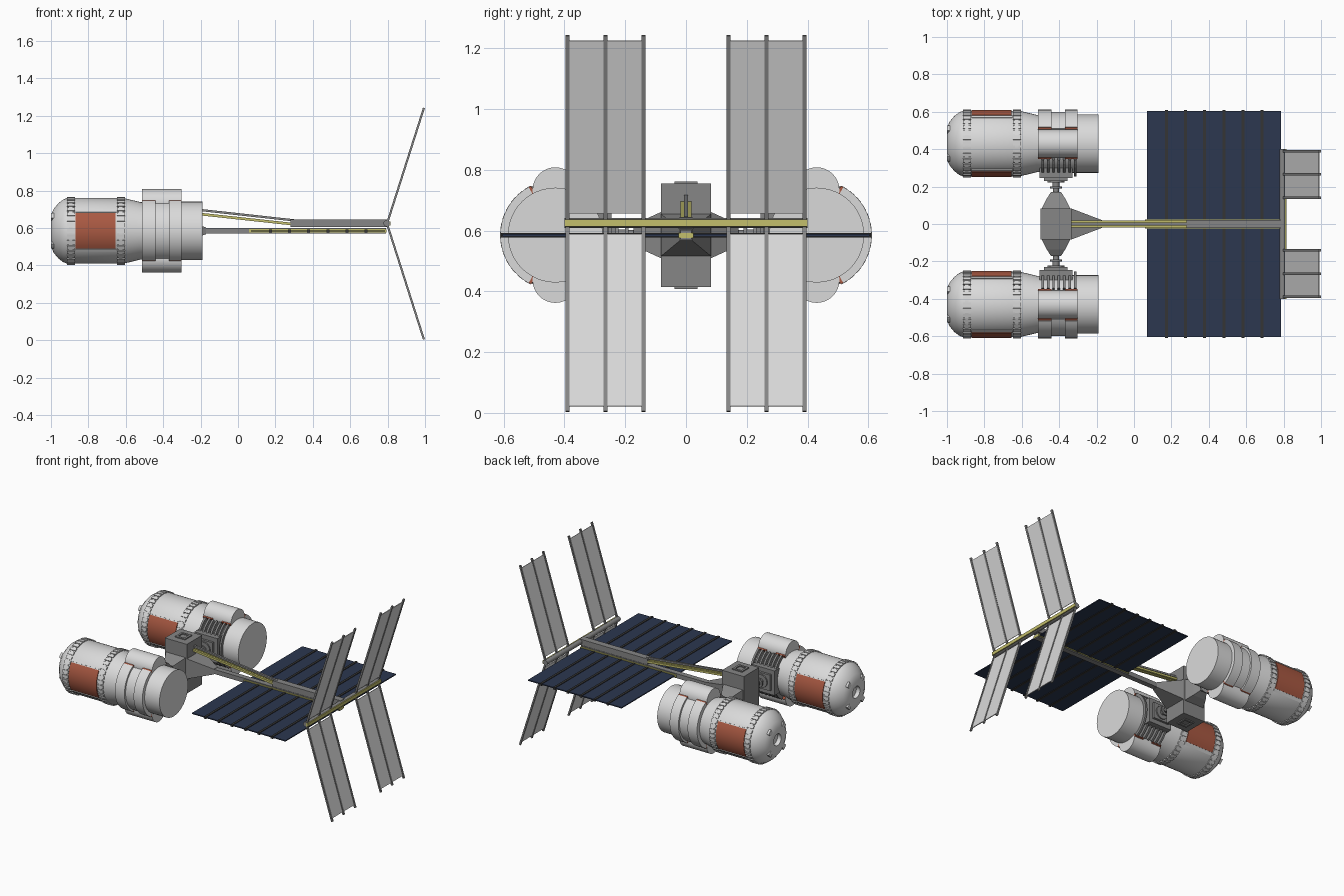
import bpy, bmesh, math
from mathutils import Vector, Matrix

if "Cube" in bpy.data.objects:
    bpy.data.objects.remove(bpy.data.objects["Cube"])

ZC, PY = 0.585, 0.43          # pod axis height and sideways offset


def mat(name, r, g, b):
    m = bpy.data.materials.new(name)
    m.diffuse_color = (r, g, b, 1)
    m.use_nodes = True
    m.node_tree.nodes["Principled BSDF"].inputs["Base Color"].default_value = m.diffuse_color
    return m


WHITE = mat("hull white", 0.70, 0.70, 0.70)
GREY = mat("frame grey", 0.24, 0.24, 0.24)
DARK = mat("dark rib", 0.035, 0.035, 0.035)
NAVY = mat("solar navy", 0.025, 0.038, 0.08)
YELLOW = mat("strut yellow", 0.55, 0.52, 0.15)
ORANGE = mat("panel orange", 0.40, 0.10, 0.055)


def finish(bm, name, material, smooth=False):
    bmesh.ops.recalc_face_normals(bm, faces=bm.faces)
    me = bpy.data.meshes.new(name)
    bm.to_mesh(me)
    bm.free()
    me.materials.append(material)
    if smooth:
        me.shade_smooth()
        me.set_sharp_from_angle(angle=math.radians(28))
    ob = bpy.data.objects.new(name, me)
    bpy.context.collection.objects.link(ob)
    return ob


def loft(bm, rings, closed=True):
    """Skin a list of equal-length point rings; cap both ends."""
    vs = [[bm.verts.new(p) for p in r] for r in rings]
    n = len(vs[0])
    for a, b in zip(vs, vs[1:]):
        for i in range(n):
            bm.faces.new((a[i], a[(i + 1) % n], b[(i + 1) % n], b[i]))
    bm.faces.new(vs[0])
    bm.faces.new(vs[-1])


def box(bm, x0, x1, y0, y1, z0, z1):
    loft(bm, [[(x, y0, z0), (x, y1, z0), (x, y1, z1), (x, y0, z1)] for x in (x0, x1)])


def beam(bm, p, q, wy, wt):
    """Square bar from p to q lying in an xz plane."""
    p, q = Vector(p), Vector(q)
    n = (q - p).normalized().cross(Vector((0, 1, 0))) * wt / 2
    w = Vector((0, wy / 2, 0))
    loft(bm, [[e - n - w, e - n + w, e + n + w, e + n - w] for e in (p, q)])


def lathe_x(bm, prof, y, z, n=48):
    loft(bm, [[(x, y + r * math.cos(2 * math.pi * i / n), z + r * math.sin(2 * math.pi * i / n))
               for i in range(n)] for x, r in prof])


def lathe_y(bm, prof, x, z, n=20):
    loft(bm, [[(x + r * math.cos(2 * math.pi * i / n), y, z + r * math.sin(2 * math.pi * i / n))
               for i in range(n)] for y, r in prof])


def arc(bm, s, x0, x1, r0, r1, a0, a1, n=12):
    """Curved block round a pod axis; angle 0 points outboard."""
    rings = []
    for i in range(n + 1):
        a = math.radians(a0 + (a1 - a0) * i / n)
        rings.append([(x, s * (PY + r * math.cos(a)), ZC + r * math.sin(a))
                      for x, r in ((x0, r0), (x1, r0), (x1, r1), (x0, r1))])
    loft(bm, rings)


for s, side in ((1, "back"), (-1, "front")):
    y = s * PY
    # pod hull with domed nose and recessed port
    bm = bmesh.new()
    lathe_x(bm, [(-0.975, 0.03), (-0.975, 0.036), (-1.0, 0.04), (-1.0, 0.085), (-0.985, 0.118),
                 (-0.96, 0.148), (-0.935, 0.167), (-0.915, 0.175), (-0.61, 0.175), (-0.52, 0.153),
                 (-0.34, 0.153), (-0.34, 0.156), (-0.19, 0.156)], y, ZC)
    finish(bm, side + "_pod_hull", WHITE, True)
    # small blocks around the nose port
    bm = bmesh.new()
    for k in range(4):
        a = 45 + 90 * k
        arc(bm, s, -1.0, -0.965, 0.08, 0.118, a - 9, a + 9, 3)
    finish(bm, side + "_nose_blocks", WHITE)
    # clamp rings
    bm = bmesh.new()
    for x0, x1 in ((-0.915, -0.872), (-0.648, -0.605)):
        for k in range(36):
            arc(bm, s, x0, x1, 0.165, 0.182, k * 10 - 3.4, k * 10 + 3.4, 1)
        arc(bm, s, x0 + .012, x1 - .012, 0.165, 0.178, 0, 359.9, 48)
    finish(bm, side + "_clamp_rings", WHITE)
    # coloured side panels with white edge strips
    bm = bmesh.new()
    for c in (0, 180):
        arc(bm, s, -0.868, -0.655, 0.171, 0.180, c - 32, c + 32)
    finish(bm, side + "_side_panels", ORANGE, True)
    bm = bmesh.new()
    for c in (0, 180):
        for e in (-1, 1):
            arc(bm, s, -0.87, -0.65, 0.17, 0.1805, c + e * 34, c + e * 39, 2)
    finish(bm, side + "_panel_edges", WHITE, True)
    # saddle tanks above and below
    bm = bmesh.new()
    for e in (-1, 1):
        lathe_x(bm, [(-0.512, 0.075), (-0.303, 0.075)], y, ZC + e * 0.148, 32)
    finish(bm, side + "_saddle_tanks", WHITE, True)
    # outboard collar bands with coloured ends
    bm, bo = bmesh.new(), bmesh.new()
    for x0, x1 in ((-0.512, -0.44), (-0.37, -0.303)):
        arc(bm, s, x0, x1, 0.145, 0.181, -61, 61, 20)
        for e in (-1, 1):
            arc(bo, s, x0, x1, 0.145, 0.180, e * 61, e * 64, 1)
            arc(bo, s, x0, x1, 0.145, 0.172, 180 + e * 61, 180 + e * 64, 1)
    arc(bm, s, -0.44, -0.37, 0.145, 0.168, -61, 61, 20)
    finish(bm, side + "_collar_bands", WHITE, True)
    finish(bo, side + "_collar_ends", ORANGE)
    # inboard radiator bars and mounting box
    bm = bmesh.new()
    for k in range(7):
        x = -0.495 + k * 0.029
        arc(bm, s, x, x + 0.013, 0.145, 0.176, 120, 240, 14)
    finish(bm, side + "_radiator_bars", GREY)
    bm = bmesh.new()
    box(bm, -0.505, -0.33, *sorted((s * 0.245, s * 0.30)), 0.50, 0.67)
    box(bm, -0.48, -0.355, *sorted((s * 0.23, s * 0.25)), 0.53, 0.64)
    finish(bm, side + "_pod_mount", GREY)
    # tapered hub arm with a swivel shaft
    bm = bmesh.new()
    loft(bm, [[(-0.417 + i * hx, s * yy, ZC + j * hz) for i, j in ((-1, -1), (1, -1), (1, 1), (-1, 1))]
              for yy, hx, hz in ((0.08, 0.077, 0.077), (0.135, 0.05, 0.052), (0.172, 0.026, 0.028))])
    finish(bm, side + "_hub_arm", GREY)
    bm = bmesh.new()
    lathe_y(bm, [(s * 0.165, 0.017), (s * 0.19, 0.017), (s * 0.19, 0.032), (s * 0.20, 0.032),
                 (s * 0.20, 0.018), (s * 0.222, 0.018), (s * 0.222, 0.045), (s * 0.235, 0.045)], -0.417, ZC)
    finish(bm, side + "_swivel_shaft", GREY, True)

# central hub: tall box with top and bottom hatches
bm = bmesh.new()
box(bm, -0.50, -0.333, -0.083, 0.083, 0.415, 0.755)
for z0, z1 in ((0.755, 0.762), (0.408, 0.415)):
    for r0, r1 in ((-0.038, -0.024), (0.024, 0.038)):
        box(bm, -0.417 + r0, -0.417 + r1, -0.038, 0.038, z0, z1)
        box(bm, -0.441, -0.393, r0, r1, z0, z1)
finish(bm, "hub", GREY)

# taper from the hub to the boom
bm = bmesh.new()
loft(bm, [[(x, i * hy, ZC + j * hz) for i, j in ((-1, -1), (1, -1), (1, 1), (-1, 1))]
          for x, hy, hz in ((-0.335, 0.083, 0.07), (-0.17, 0.02, 0.018))])
finish(bm, "boom_root", GREY)

# lower boom, upper beam and diagonal strut
bm = bmesh.new()
box(bm, -0.19, 0.79, -0.018, 0.018, 0.570, 0.601)
box(bm, 0.28, 0.80, -0.022, 0.022, 0.605, 0.645)
beam(bm, (-0.335, 0, 0.711), (0.30, 0, 0.641), 0.014, 0.012)
finish(bm, "boom", GREY)
bm = bmesh.new()
for yy in (-0.011, 0.011):
    beam(bm, (-0.335, yy, 0.689), (0.30, yy, 0.620), 0.014, 0.014)
for yy in (-0.021, 0.021):
    box(bm, 0.06, 0.785, yy - 0.004, yy + 0.004, 0.577, 0.594)
box(bm, 0.785, 0.793, -0.025, 0.025, 0.576, 0.592)
finish(bm, "yellow_struts", YELLOW)

# solar sheet with cross ribs
bm = bmesh.new()
box(bm, 0.07, 0.785, -0.603, 0.603, 0.581, 0.588)
finish(bm, "solar_sheet", NAVY)
bm = bmesh.new()
for k in range(6):
    x = 0.174 + k * 0.102
    box(bm, x - 0.008, x + 0.008, -0.609, 0.609, 0.577, 0.592)
finish(bm, "solar_ribs", DARK)

# tail crossbar
bm = bmesh.new()
lathe_y(bm, [(-0.40, 0.017), (0.40, 0.017)], 0.795, 0.625, 16)
finish(bm, "tail_crossbar", GREY, True)
bm = bmesh.new()
box(bm, 0.80, 0.815, -0.40, 0.40, 0.614, 0.636)
finish(bm, "tail_crossbar_strip", YELLOW)

# four tail radiators: thin sheets with three rails each
bs, br = bmesh.new(), bmesh.new()
for v in (-1, 1):
    root, tip = Vector((0.80, 0, 0.623 + v * 0.01)), Vector((0.994, 0, 0.623 + v * 0.619))
    for s in (-1, 1):
        off = Vector((0, s * 0.265, 0))
        beam(bs, root.lerp(tip, 0.04) + off, root.lerp(tip, 0.97) + off, 0.25, 0.005)
        for d in (-0.125, 0, 0.125):
            o = off + Vector((0, d, 0))
            beam(br, root + o, tip + o, 0.013, 0.011)
finish(bs, "tail_sheets", WHITE)
finish(br, "tail_rails", GREY)
